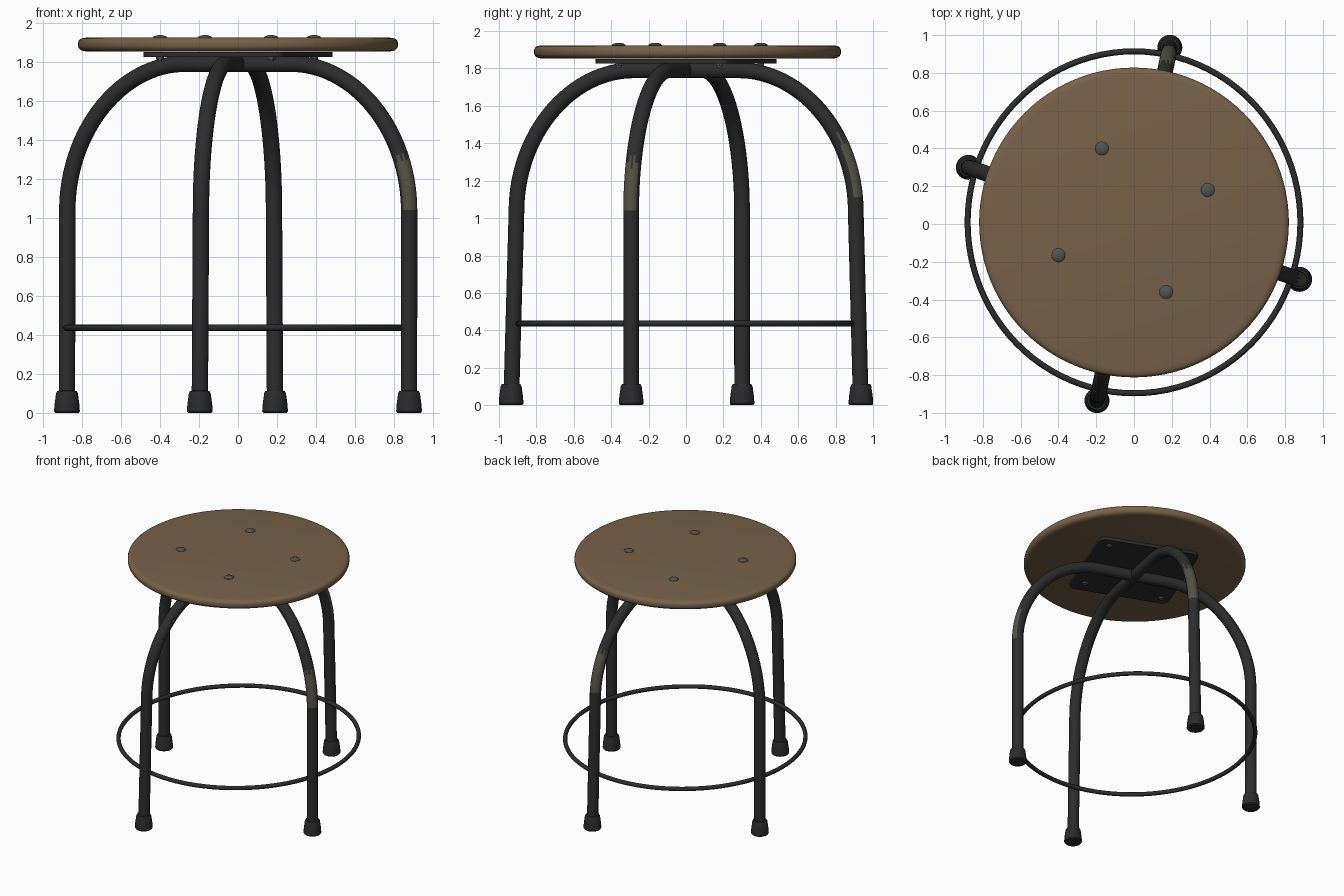
import bpy, bmesh, math
from mathutils import Vector, Matrix

if "Cube" in bpy.data.objects:
    bpy.data.objects.remove(bpy.data.objects["Cube"])


def material(name, rgb):
    m = bpy.data.materials.new(name)
    m.diffuse_color = (*rgb, 1)
    m.use_nodes = True
    m.node_tree.nodes["Principled BSDF"].inputs["Base Color"].default_value = m.diffuse_color
    return m


WOOD = material("brown wood", (0.185, 0.122, 0.068))
BLACK = material("black metal", (0.026, 0.026, 0.027))
WORN = material("worn olive metal", (0.085, 0.085, 0.062))
BOLT = material("grey bolt", (0.085, 0.09, 0.085))
RUBBER = material("black rubber", (0.024, 0.024, 0.026))


def finish(name, bm, mats, angle=40):
    bmesh.ops.recalc_face_normals(bm, faces=bm.faces)
    me = bpy.data.meshes.new(name)
    bm.to_mesh(me)
    bm.free()
    for m in mats:
        me.materials.append(m)
    me.shade_smooth()
    me.set_sharp_from_angle(angle=math.radians(angle))
    ob = bpy.data.objects.new(name, me)
    bpy.context.collection.objects.link(ob)
    return ob


def skin(bm, rings, cap=True, closed=False):
    """Join rings of points into a surface."""
    vs = [[bm.verts.new(p) for p in r] for r in rings]
    n = len(vs[0])
    pairs = list(zip(vs, vs[1:])) + ([(vs[-1], vs[0])] if closed else [])
    for a, b in pairs:
        for i in range(n):
            bm.faces.new((a[i], a[(i + 1) % n], b[(i + 1) % n], b[i]))
    if cap and not closed:
        bm.faces.new(vs[0])
        bm.faces.new(vs[-1])


def lathe(name, profile, loc, mat, n=32):
    bm = bmesh.new()
    skin(bm, [[(loc[0] + r * math.cos(2 * math.pi * i / n),
                loc[1] + r * math.sin(2 * math.pi * i / n), loc[2] + z)
               for i in range(n)] for r, z in profile])
    return finish(name, bm, [mat])


# Seat: round board with softened rim
edge = [(0.78, 1.853), (0.803, 1.858), (0.815, 1.868), (0.82, 1.88),
        (0.82, 1.9), (0.815, 1.912), (0.803, 1.92), (0.78, 1.924)]
lathe("seat", edge, (0, 0.008, 0), WOOD, 96)


# Bent tube legs, each running from the centre of the frame to its foot
def leg(name, foot, top_r, worn_dir=None, z_lo=0, z_hi=0):
    out = Vector((foot[0], foot[1], 0))
    foot_r = out.length
    out.normalize()
    side = Vector((-out.y, out.x, 0))
    top, bend, start = 1.79, 1.04, 0.29
    path = [(0, top), (0.15, top)]
    for i in range(33):
        t = math.pi / 2 * i / 32
        path.append((start + (top_r - start) * math.sin(t) ** 1.02,
                     bend + (top - bend) * math.cos(t) ** 1.02 if i < 32 else bend))
    path += [(foot_r + (top_r - foot_r) * z / bend, z) for z in (0.7, 0.35, 0.05)]
    rings = []
    for i, (r, z) in enumerate(path):
        a, b = path[max(i - 1, 0)], path[min(i + 1, len(path) - 1)]
        tan = (out * (b[0] - a[0]) + Vector((0, 0, b[1] - a[1]))).normalized()
        nor = side.cross(tan)
        c = out * r + Vector((0, 0, z))
        rings.append([c + 0.042 * (nor * math.cos(k * math.pi / 12) + side * math.sin(k * math.pi / 12))
                      for k in range(24)])
    bm = bmesh.new()
    skin(bm, rings)
    # Worn paint patch on the bend
    if worn_dir:
        d = Vector(worn_dir).normalized()
        bmesh.ops.recalc_face_normals(bm, faces=bm.faces)
        for f in bm.faces:
            c = f.calc_center_median()
            ragged = 0.03 * math.sin(9 * math.atan2(f.normal.y, f.normal.x))
            if z_lo < c.z < z_hi + ragged and f.normal.dot(d) > 0.1 + 4 * ragged:
                f.material_index = 1
    finish(name, bm, [BLACK, WORN])
    # Rubber foot
    lathe(name + "_foot", [(0.06, 0), (0.066, 0.008), (0.064, 0.04), (0.056, 0.1), (0.05, 0.112), (0.04, 0.114)],
          (foot[0], foot[1], 0), RUBBER)


leg("right_leg", (0.877, -0.293), 0.925, (0.7, -0.7, 0), 1.03, 1.31)
leg("left_leg", (-0.877, 0.3), 0.925)
leg("front_leg", (-0.196, -0.935), 0.926)
leg("back_leg", (0.19, 0.935), 0.926, (0.1, 1, 0.2), 1.1, 1.42)

# Foot ring, slightly oval
bm = bmesh.new()
rings = []
for i in range(96):
    a = 2 * math.pi * i / 96
    ring = []
    for k in range(12):
        b = 2 * math.pi * k / 12
        w = 0.016 * math.cos(b)
        ring.append(((0.881 + w) * math.cos(a), 0.009 + (0.905 + w) * math.sin(a),
                     0.436 + 0.016 * math.sin(b)))
    rings.append(ring)
skin(bm, rings, closed=True)
finish("foot_ring", bm, [BLACK])

# Mounting plate: turned square with rounded corners
TURN = math.radians(-21.5)
half, rad = 0.385, 0.05
outline = []
for q in range(4):
    for s in range(7):
        a = math.pi / 2 * (q + s / 6)
        m = math.pi / 2 * q + math.pi / 4
        c = (half - rad) * math.sqrt(2)
        outline.append(Matrix.Rotation(TURN, 3, 'Z') @ Vector(
            (c * math.cos(m) + rad * math.cos(a), c * math.sin(m) + rad * math.sin(a), 0)))
bm = bmesh.new()
skin(bm, [[p + Vector((0, 0, z)) for p in outline] for z in (1.826, 1.85)])
finish("mounting_plate", bm, [BLACK])

# Bolts: domed heads above, shank ends and nuts below
for i, (x, y) in enumerate([(-0.17, 0.4), (0.39, 0.18), (-0.4, -0.165), (0.17, -0.36)]):
    lathe(f"bolt_head_{i}", [(0.036, 1.92), (0.036, 1.926), (0.029, 1.932), (0.016, 1.936), (0.004, 1.937)],
          (x, y, 0), BOLT, 20)
    lathe(f"bolt_nut_{i}", [(0.021, 1.828), (0.021, 1.812)], (x, y, 0), BOLT, 6)
    lathe(f"bolt_end_{i}", [(0.011, 1.815), (0.011, 1.804)], (x, y, 0), BOLT, 12)
